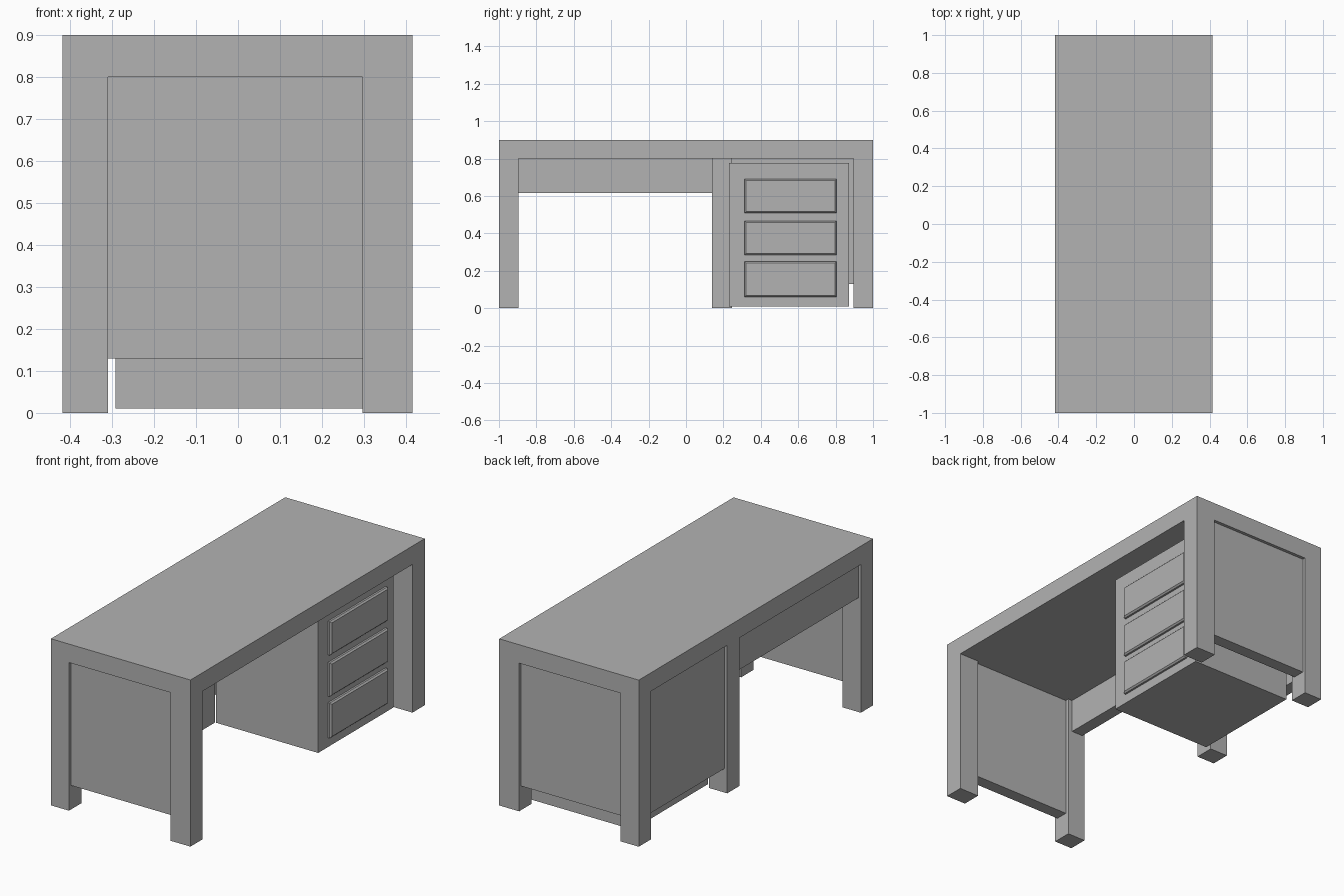
import bpy
import bmesh
from mathutils import Vector

default = bpy.data.objects.get("Cube")
if default:
    bpy.data.objects.remove(default, do_unlink=True)

# Single grey finish
grey = bpy.data.materials.new("grey")
grey.use_nodes = True
colour = (0.45, 0.45, 0.45, 1.0)
grey.diffuse_color = colour
grey.node_tree.nodes["Principled BSDF"].inputs["Base Color"].default_value = colour


def box_mesh(x, y, z):
    """Box between the (low, high) pairs on each axis."""
    bm = bmesh.new()
    bmesh.ops.create_cube(bm, size=1)
    for v in bm.verts:
        v.co = Vector([r[0] if c < 0 else r[1] for c, r in zip(v.co, (x, y, z))])
    return bm


def finish(bm, name):
    bmesh.ops.recalc_face_normals(bm, faces=bm.faces)
    mesh = bpy.data.meshes.new(name)
    bm.to_mesh(mesh)
    bm.free()
    mesh.materials.append(grey)
    obj = bpy.data.objects.new(name, mesh)
    bpy.context.collection.objects.link(obj)
    return obj


def box(name, x, y, z):
    return finish(box_mesh(x, y, z), name)


# Main dimensions
X0, X1 = -0.418, 0.416
BACK_IN, FRONT_IN = -0.31, 0.297
LEG_Y = 0.895
MID = (0.14, 0.245)
UNDER, TOP = 0.8, 0.9

# Top slab with five legs drawn down from its underside
bm = box_mesh((X0, X1), (-1, 1), (UNDER, TOP))
cuts = [(c, Vector((1, 0, 0))) for c in (BACK_IN, FRONT_IN)]
cuts += [(c, Vector((0, 1, 0))) for c in (-LEG_Y, *MID, LEG_Y)]
for c, n in cuts:
    bmesh.ops.bisect_plane(bm, geom=bm.verts[:] + bm.edges[:] + bm.faces[:],
                           plane_co=n * c, plane_no=n)


def is_leg(face):
    p = face.calc_center_median()
    if face.normal.z > -0.5:
        return False
    corner = abs(p.y) > LEG_Y and not BACK_IN < p.x < FRONT_IN
    return corner or (p.x < BACK_IN and MID[0] < p.y < MID[1])


bm.normal_update()
feet = bmesh.ops.extrude_discrete_faces(bm, faces=[f for f in bm.faces if is_leg(f)])
for f in feet["faces"]:
    for v in f.verts:
        v.co.z = 0
bmesh.ops.recalc_face_normals(bm, faces=bm.faces)
bmesh.ops.dissolve_limit(bm, angle_limit=0.01, verts=bm.verts, edges=bm.edges)
finish(bm, "desk_frame")

# Recessed panels between the legs
PANEL_Z = (0.13, UNDER)
for side, name in ((-1, "front_end_panel"), (1, "back_end_panel")):
    box(name, (BACK_IN, FRONT_IN), sorted((side * 0.915, side * 0.983)), PANEL_Z)
box("cabinet_back_panel", (-0.402, -0.333), (MID[1], LEG_Y), PANEL_Z)
box("knee_space_rail", (-0.404, -0.335), (-LEG_Y, MID[0]), (0.617, UNDER))

# Drawer cabinet
FACE = 0.318
box("drawer_cabinet", (-0.292, FACE), (0.23, 0.872), (0.01, 0.776))

# Drawer fronts with chamfered rims
rows = {"top": (0.508, 0.69), "middle": (0.285, 0.467), "bottom": (0.06, 0.25)}
for row, z in rows.items():
    bm = box_mesh((FACE - 0.005, FACE + 0.018), (0.313, 0.805), z)
    rim = [e for e in bm.edges if all(v.co.x > FACE for v in e.verts)]
    bmesh.ops.bevel(bm, geom=rim, offset=0.008, segments=1, affect="EDGES")
    finish(bm, row + "_drawer_front")
